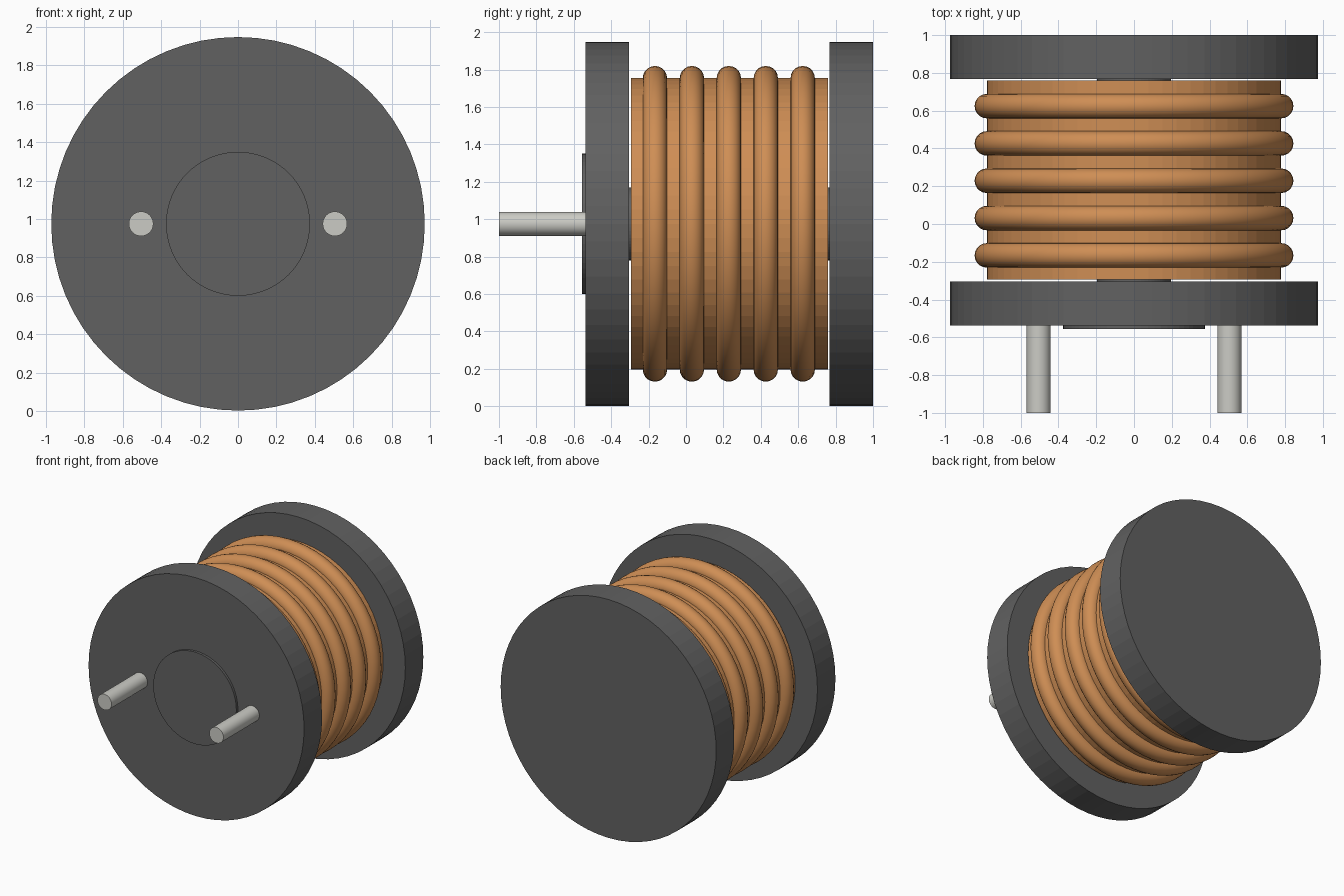
import bpy
from math import pi, radians

if "Cube" in bpy.data.objects:
    bpy.data.objects.remove(bpy.data.objects["Cube"])

CZ = 0.975  # height of the spool axis


def material(name, color):
    m = bpy.data.materials.new(name)
    m.diffuse_color = color
    m.use_nodes = True
    m.node_tree.nodes["Principled BSDF"].inputs["Base Color"].default_value = m.diffuse_color
    return m


ferrite = material("ferrite", (0.12, 0.12, 0.12, 1))
copper = material("copper", (0.62, 0.27, 0.09, 1))
tin = material("tin", (0.6, 0.6, 0.56, 1))


def finish(name, mat, smooth):
    ob = bpy.context.object
    ob.name = name
    ob.data.materials.append(mat)
    if smooth:
        bpy.ops.object.shade_smooth_by_angle(angle=radians(40))
    return ob


def disc(name, r, y0, y1, mat, x=0, sides=64, smooth=False):
    """Cylinder lying along y from y0 to y1."""
    bpy.ops.mesh.primitive_cylinder_add(
        vertices=sides, radius=r, depth=y1 - y0,
        location=(x, (y0 + y1) / 2, CZ), rotation=(pi / 2, 0, 0))
    return finish(name, mat, smooth)


# Drum core: two flanges, centre post and raised front boss
disc("front_flange", 0.973, -0.537, -0.305, ferrite)
disc("back_flange", 0.973, 0.768, 1.0, ferrite)
disc("centre_post", 0.195, -0.305, 0.768, ferrite)
disc("front_boss", 0.375, -0.557, -0.537, ferrite)

# Copper winding body with raised turns
disc("winding_body", 0.779, -0.295, 0.76, copper)
for i in range(5):
    bpy.ops.mesh.primitive_torus_add(
        major_radius=0.779, minor_radius=0.065, major_segments=64,
        minor_segments=20, location=(0, -0.166 + 0.1975 * i, CZ),
        rotation=(pi / 2, 0, 0))
    finish(f"wire_turn_{i + 1}", copper, True)

# Two solder pins
for side, s in (("left", -1), ("right", 1)):
    disc(f"{side}_pin", 0.064, -1.0, -0.53, tin, x=0.505 * s, sides=32, smooth=True)
